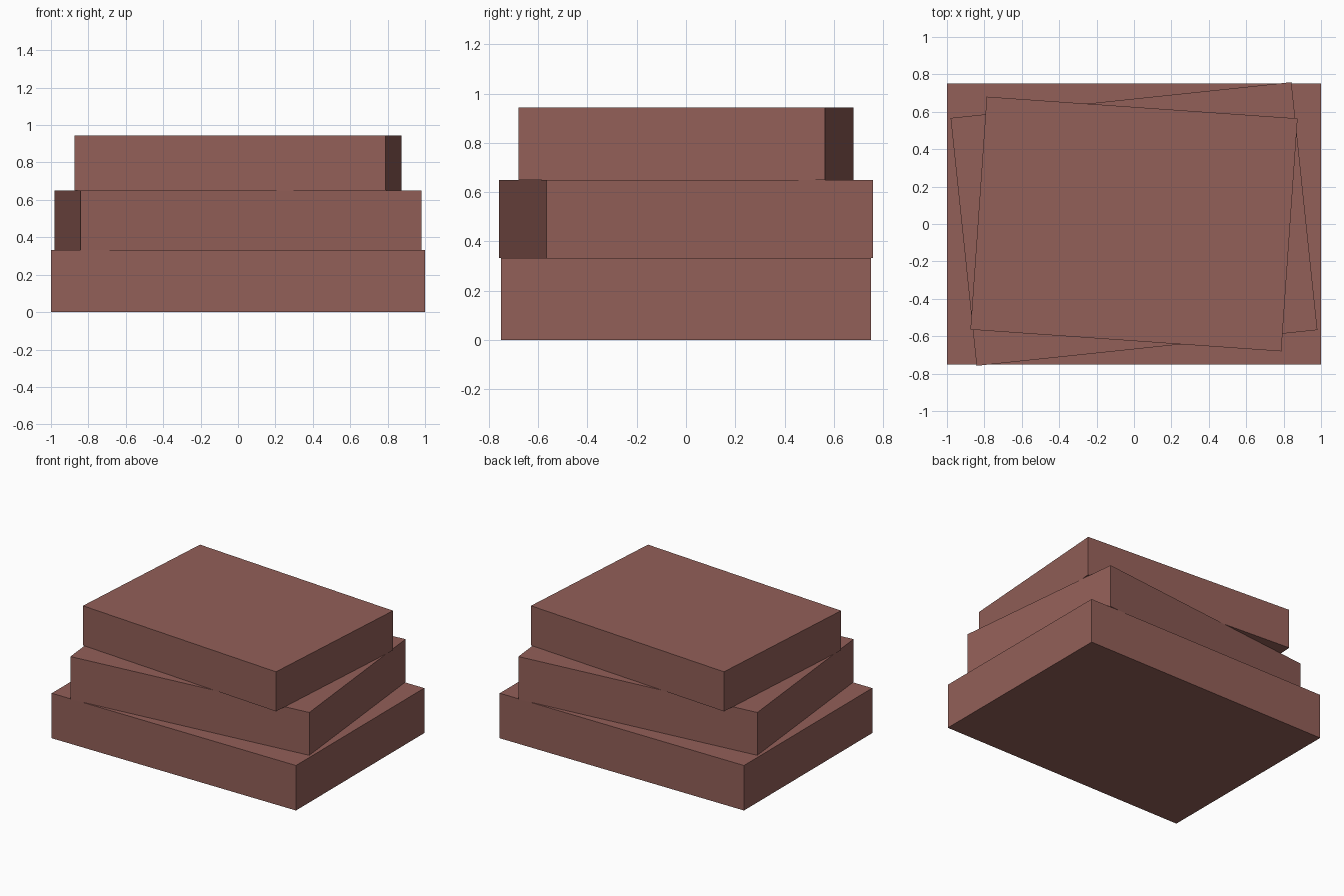
import bpy
import math

if "Cube" in bpy.data.objects:
    bpy.data.objects.remove(bpy.data.objects["Cube"])

clay = bpy.data.materials.new("brick_red")
clay.diffuse_color = (0.29, 0.115, 0.098, 1)
clay.use_nodes = True
clay.node_tree.nodes["Principled BSDF"].inputs["Base Color"].default_value = clay.diffuse_color


def slab(name, length, width, z0, z1, turn):
    """Flat block spanning z0..z1, turned about the vertical axis."""
    bpy.ops.mesh.primitive_cube_add(size=1, location=(0, 0, (z0 + z1) / 2),
                                    rotation=(0, 0, math.radians(turn)))
    ob = bpy.context.object
    ob.name = name
    ob.scale = (length, width, z1 - z0)
    bpy.ops.object.transform_apply(location=False, rotation=True, scale=True)
    ob.data.materials.append(clay)
    return ob


# Three stacked slabs, each smaller and twisted
slab("bottom_slab", 2.0, 1.5, 0.0, 0.333, 0)
slab("middle_slab", 1.832, 1.332, 0.333, 0.65, 6)
slab("top_slab", 1.666, 1.248, 0.65, 0.943, -4)
